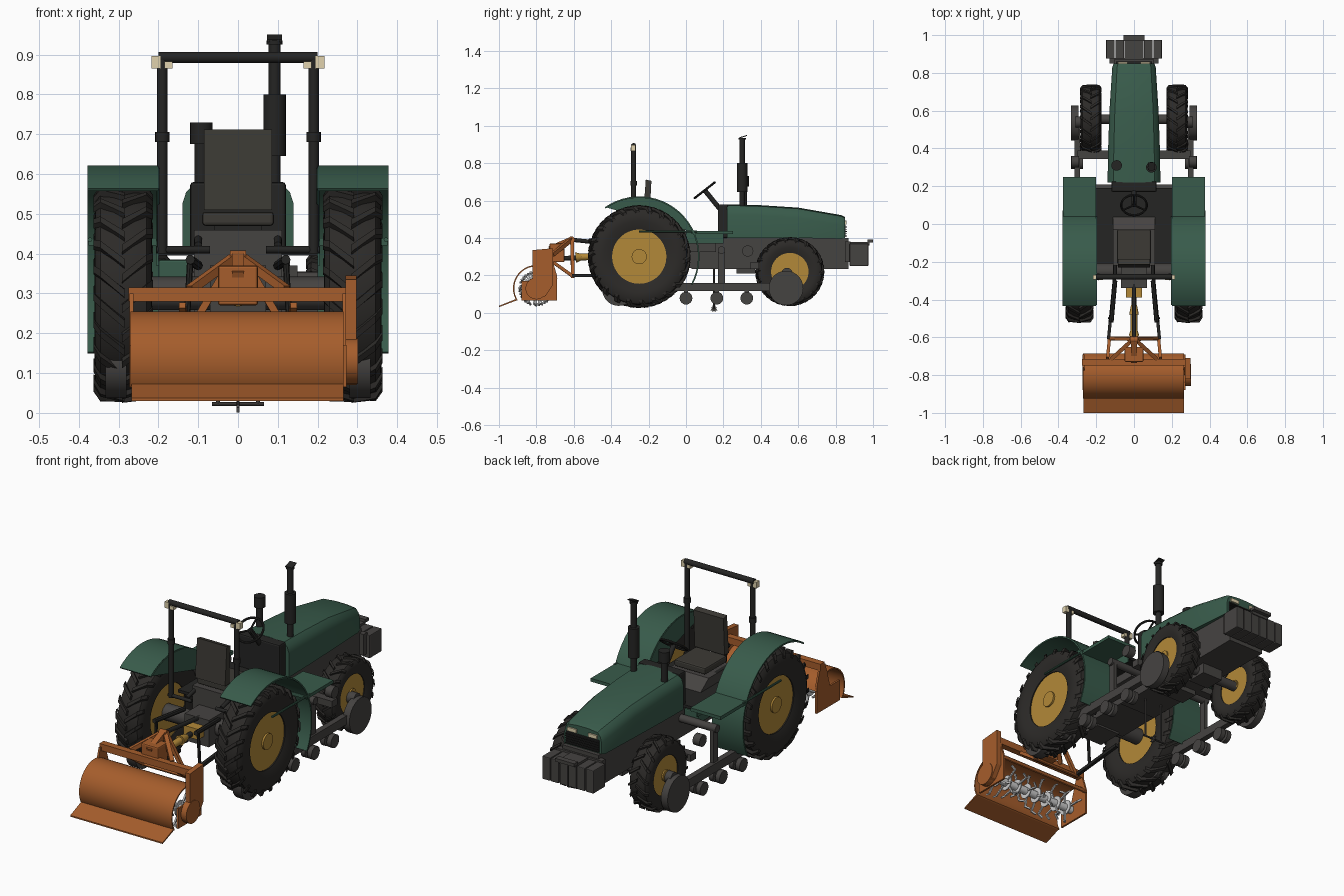
import bpy, bmesh, math
from mathutils import Vector
from math import sin, cos, pi, radians

if "Cube" in bpy.data.objects:
    bpy.data.objects.remove(bpy.data.objects["Cube"])

def material(name, c):
    m = bpy.data.materials.new(name)
    m.diffuse_color = (*c, 1)
    m.use_nodes = True
    m.node_tree.nodes["Principled BSDF"].inputs["Base Color"].default_value = m.diffuse_color
    return m
GREEN = material("green_paint", (.04, .105, .07))
ORANGE = material("orange_paint", (.38, .11, .025))
YELLOW = material("yellow_paint", (.45, .25, .04))
BLACK = material("black_trim", (.018, .018, .017))
RUBBER = material("rubber", (.025, .023, .021))
IRON = material("iron", (.06, .056, .053))
SEAT = material("seat_fabric", (.045, .042, .035))
CREAM = material("lamp_lens", (.75, .65, .42))

def mesh(name, verts, faces, mat=None, smooth=False):
    me = bpy.data.meshes.new(name)
    me.from_pydata([tuple(v) for v in verts], [], faces)
    bm = bmesh.new()
    bm.from_mesh(me)
    bmesh.ops.recalc_face_normals(bm, faces=bm.faces)
    bm.to_mesh(me)
    bm.free()
    ob = bpy.data.objects.new(name, me)
    bpy.context.collection.objects.link(ob)
    if mat:
        me.materials.append(mat)
    if smooth:
        bpy.ops.object.select_all(action='DESELECT')
        ob.select_set(True)
        bpy.context.view_layer.objects.active = ob
        bpy.ops.object.shade_smooth_by_angle(angle=radians(35))
    return ob

def loft(name, rings, mat=None, smooth=False, closed=False):
    n, k = len(rings[0]), len(rings)
    faces = [(i*n+j, i*n+(j+1) % n, (i+1) % k*n+(j+1) % n, (i+1) % k*n+j)
             for i in range(k if closed else k-1) for j in range(n)]
    if not closed:
        faces += [tuple(range(n)), tuple(range((k-1)*n, k*n))]
    return mesh(name, [v for r in rings for v in r], faces, mat, smooth)

def prism(name, yz, x0, x1, mat=None, smooth=False):
    return loft(name, [[(x, y, z) for y, z in yz] for x in (x0, x1)], mat, smooth)

def box(name, x, y, z, mat=None, bevel=0):
    ob = prism(name, [(y[0], z[0]), (y[1], z[0]), (y[1], z[1]), (y[0], z[1])], *x, mat)
    if bevel:
        b = ob.modifiers.new("bevel", 'BEVEL')
        b.width = bevel
        b.segments = 2
    return ob

def rod(name, p0, p1, r, mat=None, n=16, r1=None):
    p0, p1 = Vector(p0), Vector(p1)
    q = (p1-p0).to_track_quat('Z', 'Y')
    off = pi/4 if n == 4 else 0
    rings = [[p + q @ Vector((rr*cos(2*pi*i/n+off), rr*sin(2*pi*i/n+off), 0)) for i in range(n)]
             for p, rr in ((p0, r), (p1, r if r1 is None else r1))]
    return loft(name, rings, mat, n > 6)

def lathe(name, c, prof, mat, n=56, closed=False):
    # profile of (x offset, radius) turned around the x axis
    rings = [[(c[0]+x, c[1]+r*cos(2*pi*i/n), c[2]+r*sin(2*pi*i/n)) for i in range(n)] for x, r in prof]
    return loft(name, rings, mat, True, closed)

def arc(cy, cz, r, a0, a1, n=24):
    return [(cy+r*cos(radians(a0+(a1-a0)*i/n)), cz+r*sin(radians(a0+(a1-a0)*i/n))) for i in range(n+1)]

def shell(name, cy, cz, r, t, a0, a1, x0, x1, mat):
    # thin curved sheet as a strip of quads with thickness
    o, i = arc(cy, cz, r, a0, a1), arc(cy, cz, r-t, a0, a1)
    loft(name, [[(x0, *a), (x1, *a), (x1, *b), (x0, *b)] for a, b in zip(o, i)], mat, True)

def wheel(name, s, cx, cy, cz, w, R, rim, n):
    c, h = (s*cx, cy, cz), w/2
    b = R*.945
    half = [(h*.8, rim), (h, rim+(b-rim)*.4), (h*.97, b*.9), (h*.8, b*.975), (h*.35, b)]
    lathe(name+"_tyre", c, half+[(-x, r) for x, r in half[::-1]], RUBBER, closed=True)
    verts, faces = [], []
    for i in range(n):
        for side in (1, -1):
            a = 2*pi*(i+(.5 if side > 0 else 0))/n
            k = len(verts)
            for x, da, ro in ((-.04, 0, R), (h*.8, .19, R*.985), (h*1.03, .25, R*.9)):
                for d, r in ((-.045, ro*.94), (.045, ro*.94), (.037, ro), (-.037, ro)):
                    t = a-da+d
                    verts.append((c[0]+side*(x if x > 0 else x*h), cy+r*cos(t), cz+r*sin(t)))
            for m in (0, 4):
                faces += [(k+m+j, k+m+(j+1) % 4, k+m+4+(j+1) % 4, k+m+4+j) for j in range(4)]
            faces += [tuple(range(k, k+4)), tuple(range(k+8, k+12))]
    mesh(name+"_lugs", verts, faces, RUBBER)
    lathe(name+"_rim", c, [(-h*.72, rim*1.02), (h*.72, rim*1.02)], YELLOW, 40)
    lathe(name+"_hub", c, [(-h*.85, rim*.28), (h*.85, rim*.28)], YELLOW, 20)

# chassis, gearbox and axles
box("engine_block", (-.105, .105), (.03, .87), (.235, .4), IRON)
prism("transmission", [(-.22, .24), (.05, .24), (.05, .4), (-.03, .46), (-.22, .46)], -.11, .11, IRON)
box("rear_housing", (-.07, .07), (-.34, -.2), (.23, .37), IRON)
box("sump", (-.09, .09), (.27, .37), (.21, .24), IRON)
rod("rear_axle", (-.28, -.25, .3), (.28, -.25, .3), .042, IRON)
rod("front_axle", (-.22, .555, .215), (.22, .555, .215), .025, IRON)
box("axle_pivot", (-.06, .06), (.5, .61), (.18, .25), IRON)
box("floor", (-.2, .2), (-.21, .19), (.395, .41), BLACK)
box("fuel_tank", (-.2, -.115), (-.02, .18), (.325, .385), GREEN, .006)
box("battery_box", (.105, .15), (0, .16), (.325, .37), IRON)

# nose weights
for i in range(6):
    x = -.15+i*.05
    box("front_weight", (x+.002, x+.048), (.875, .975), (.25, .37), IRON, .004)
box("weight_carrier", (-.13, .13), (.85, .88), (.27, .38), IRON)
box("weight_lock", (-.055, .055), (.97, 1.0), (.375, .392), IRON)
box("weight_bar", (-.05, .05), (.86, .98), (.36, .378), IRON)

# hood lofted along its length
def section(y, w, top, bot):
    p = [(w, bot), (w, top-.055), (w*.93, top-.025), (w*.78, top-.006), (w*.3, top)]
    return [(x, y, z) for x, z in p+[(-x, z) for x, z in p[::-1]]]
loft("hood", [section(.22, .14, .58, .4), section(.4, .137, .575, .4), section(.6, .13, .562, .4),
              section(.83, .115, .522, .395), section(.85, .108, .512, .4)], GREEN, True)
box("grille", (-.095, .095), (.845, .854), (.405, .468), BLACK)
for i in range(5):
    box("grille_slat", (-.095, .095), (.85, .86), (.408+i*.012, .413+i*.012), BLACK)
for s in (1, -1):
    box("headlight", (s*.035, s*.085), (.845, .858), (.473, .492), CREAM)
box("dashboard", (-.12, .12), (.17, .225), (.4, .58), BLACK, .008)

# exhaust and air intake
rod("exhaust_pipe", (.092, .3, .56), (.092, .3, .93), .015, BLACK)
rod("muffler", (.092, .3, .645), (.092, .3, .8), .028, BLACK, 24)
rod("exhaust_collar", (.092, .3, .925), (.092, .3, .935), .02, BLACK)
prism("rain_flap", [(.285, .932), (.325, .945), (.325, .95), (.285, .938)], .073, .111, BLACK)
rod("intake_pipe", (-.092, .31, .56), (-.092, .31, .68), .017, BLACK)
rod("intake_cap", (-.092, .31, .675), (-.092, .31, .73), .028, BLACK, 24)

# steering wheel
hub, slope = Vector((0, .1, .655)), radians(38)
def on_wheel(a, r):
    return hub+Vector((r*cos(a), r*sin(a)*cos(slope), r*sin(a)*sin(slope)))
up = Vector((0, -sin(slope), cos(slope)))
loft("steering_rim", [[on_wheel(2*pi*i/32, .068+.006*cos(t*pi/4))+up*.006*sin(t*pi/4) for t in range(8)]
                      for i in range(32)], BLACK, True, True)
for a in (90, 210, 330):
    rod("steering_spoke", hub, on_wheel(radians(a), .068), .005, BLACK, 8)
rod("steering_column", (0, .185, .55), hub, .013, BLACK)

# seat
box("seat_cushion", (-.09, .09), (-.21, -.03), (.47, .505), SEAT, .008)
prism("seat_back", [(-.23, .51), (-.195, .51), (-.185, .705), (-.215, .712)], -.086, .086, SEAT)
box("seat_base", (-.06, .06), (-.18, -.06), (.44, .475), BLACK)
for s in (1, -1):
    box("armrest", (s*.09, s*.11), (-.2, -.1), (.44, .46), BLACK)

# roll bar with lamps
for s in (1, -1):
    rod("roll_bar_post", (s*.19, -.28, .4), (s*.19, -.28, .895), .013, BLACK)
    rod("roll_bar_hinge", (s*.19, -.28, .68), (s*.19, -.28, .705), .018, BLACK)
    box("work_lamp_outer", (s*.195, s*.217), (-.295, -.27), (.865, .897), CREAM)
    box("work_lamp_inner", (s*.165, s*.185), (-.297, -.27), (.865, .883), CREAM)
    rod("roll_bar_foot", (s*.07, -.28, .41), (s*.205, -.28, .41), .009, BLACK)
    rod("roll_bar_brace", (s*.1, -.28, .42), (s*.1, -.2, .44), .01, BLACK)
rod("roll_bar_top", (-.2, -.28, .893), (.2, -.28, .893), .014, BLACK)

for s in (1, -1):
    # wheels
    wheel("rear_wheel", s, .288, -.25, .3, .145, .275, .145, 22)
    wheel("front_wheel", s, .228, .555, .22, .11, .185, .1, 18)
    # fenders and steps
    shell("fender", -.25, .3, .322, .008, -28, 125, s*.2, s*.378, GREEN)
    prism("fender_side", arc(-.25, .3, .318, 24, 124), s*.197, s*.205, GREEN)
    box("step_plate", (s*.2, s*.375), (.03, .25), (.42, .437), GREEN)
    rod("fender_rail", (s*.372, -.25, .435), (s*.372, .06, .435), .006, GREEN, 8)
    box("fender_skirt", (s*.2, s*.206), (.0, .2), (.37, .43), GREEN)
    # half-track undercarriage
    box("track_beam", (s*.285, s*.315), (-.38, .52), (.115, .16), IRON)
    for y in (-.16, 0, .165, .325):
        rod("track_roller", (s*.27, y, .078), (s*.295, y, .078), .034, IRON, 24)
        rod("track_roller_outer", (s*.308, y, .078), (s*.333, y, .078), .034, IRON, 24)
        rod("roller_pin", (s*.29, y, .078), (s*.312, y, .078), .016, IRON)
        box("roller_bracket", (s*.294, s*.308), (y-.012, y+.012), (.08, .12), IRON)
    rod("front_idler", (s*.295, .535, .132), (s*.333, .535, .132), .092, IRON, 40)
    rod("rear_idler", (s*.28, -.36, .125), (s*.333, -.36, .125), .088, IRON, 40)
    box("track_post", (s*.285, s*.305), (.172, .208), (.14, .34), IRON)
    rod("track_pivot", (s*.1, .19, .335), (s*.315, .19, .335), .02, IRON)
    rod("upper_roller", (s*.29, .33, .33), (s*.33, .33, .33), .03, IRON, 20)
    rod("front_hub", (s*.24, .54, .21), (s*.31, .54, .21), .03, IRON)
    # lower lift links and tiller hitch frame
    rod("lower_link", (s*.1, -.25, .2), (s*.135, -.61, .2), .012, BLACK, 4)
    rod("lift_arm", (s*.1, -.3, .37), (s*.12, -.52, .385), .012, BLACK, 8)
    rod("lift_rod", (s*.12, -.5, .385), (s*.13, -.5, .205), .008, BLACK, 8)
    rod("hitch_leg", (s*.01, -.61, .395), (s*.13, -.605, .19), .013, ORANGE, 4)
    rod("hitch_strut", (s*.01, -.615, .39), (s*.12, -.715, .31), .015, ORANGE, 4)
    rod("hitch_lower_strut", (s*.13, -.605, .195), (s*.14, -.71, .27), .012, ORANGE, 4)
box("track_cross_beam", (-.3, .3), (.345, .39), (.235, .27), IRON)

# ground driven toothed wheel below the belly
star = [(.15+r*cos(i*pi/8), .021+r*sin(i*pi/8)) for i in range(16) for r in [.021 if i % 2 else .011]]
star = [(y, max(z, 0)) for y, z in star]
prism("toothed_wheel", star, -.004, .004, IRON)
rod("toothed_axle", (-.065, .15, .022), (.065, .15, .022), .005, IRON, 8)
for s in (1, -1):
    rod("toothed_hanger", (s*.05, .15, .022), (s*.05, .15, .25), .005, IRON, 8)

# drive shaft and top link
box("shaft_guard", (-.042, .042), (-.39, -.34), (.28, .335), YELLOW)
rod("drive_shaft", (0, -.38, .3), (0, -.68, .29), .013, BLACK)
rod("shaft_cone_front", (0, -.43, .3), (0, -.48, .3), .016, YELLOW, 20, .026)
rod("shaft_sleeve", (0, -.48, .3), (0, -.56, .298), .018, YELLOW, 20)
rod("shaft_cone_rear", (0, -.56, .298), (0, -.59, .295), .018, YELLOW, 20, .028)
rod("top_link", (0, -.32, .36), (0, -.61, .39), .011, BLACK)

# tiller frame, gearbox and hood
box("tool_bar", (-.275, .275), (-.75, -.715), (.28, .315), ORANGE)
box("tiller_gearbox", (-.05, .05), (-.73, -.65), (.27, .37), ORANGE, .006)
rod("hitch_apex", (-.02, -.612, .39), (.02, -.612, .39), .018, ORANGE)
rod("hitch_mast", (0, -.615, .39), (0, -.73, .34), .022, ORANGE, 4)
rod("hitch_cross_bar", (-.14, -.606, .195), (.14, -.606, .195), .01, ORANGE, 8)
shell("tiller_hood", -.8, .13, .125, .007, 25, 212, -.27, .265, ORANGE)
prism("tiller_flap", [(-.905, .066), (-1.0, .03), (-1.0, .037), (-.905, .075)], -.268, .265, ORANGE)
for x in (-.272, .262):
    prism("tiller_side", [(-.88, .065), (-.69, .065), (-.69, .2), (-.72, .3), (-.76, .3), (-.8, .17), (-.88, .17)],
          x, x+.01, ORANGE)
prism("chain_case", [(-.85, .1), (-.8, .07), (-.75, .09), (-.71, .15), (-.71, .345), (-.82, .335), (-.82, .18)],
      .27, .298, ORANGE)
rod("chain_case_cover", (.27, -.8, .13), (.302, -.8, .13), .058, ORANGE, 32)

# rotor with bent tines
rod("rotor", (-.265, -.8, .13), (.265, -.8, .13), .02, None, 20)
for i in range(8):
    x = -.225+i*.064
    rod("rotor_flange", (x-.003, -.8, .13), (x+.003, -.8, .13), .04, None, 20)
    for j in range(4):
        a, d = j*pi/2+i*.35, 1 if j % 2 else -1
        def at(r, t, dx):
            return (x+d*dx, -.8+r*cos(t), .13+r*sin(t))
        rod("tine", at(.02, a, .005), at(.085, a, .005), .006, None, 4)
        rod("tine_tip", at(.083, a, .003), at(.092, a+.18, .026), .006, None, 4)
